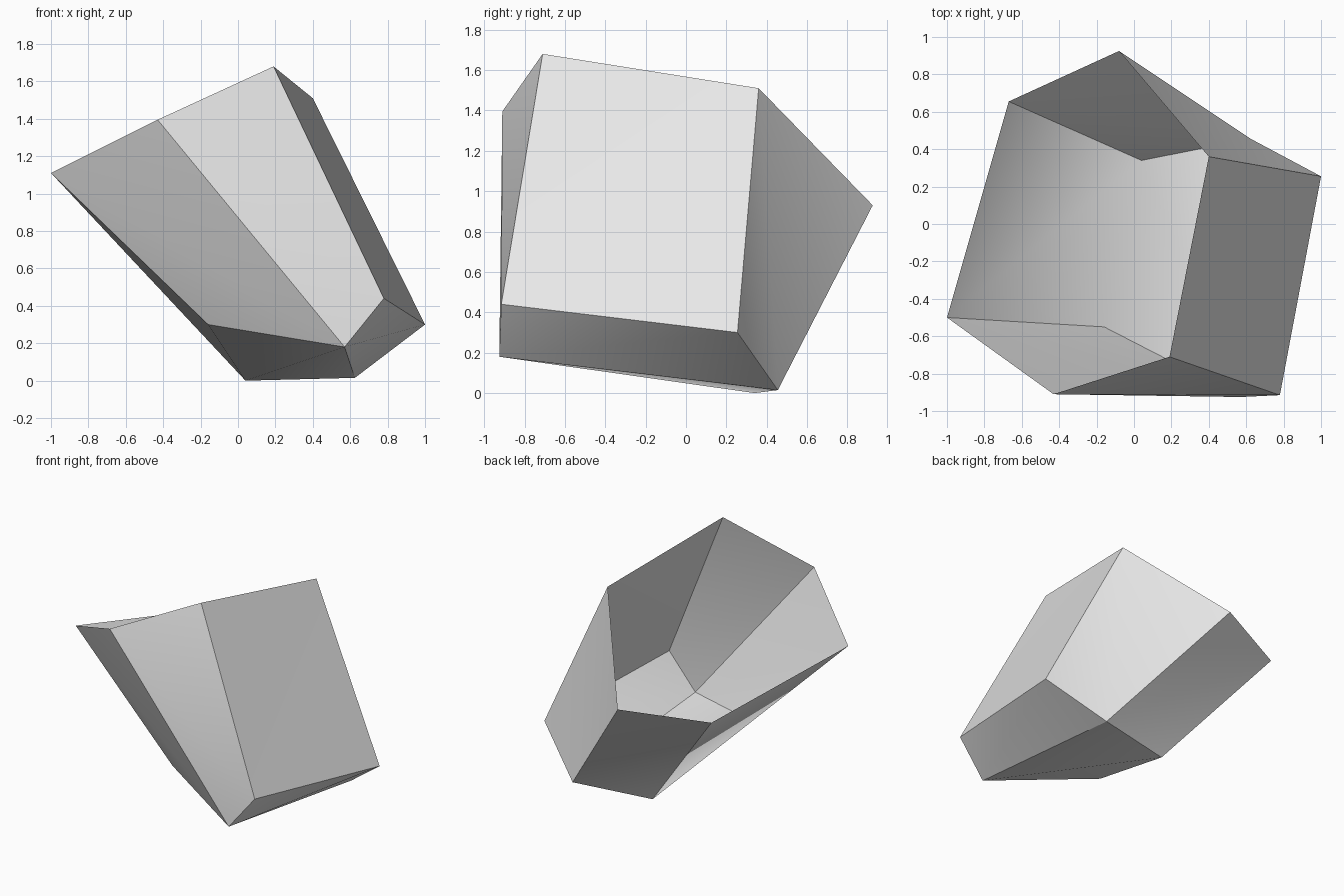
import bpy, bmesh, math

# Remove the default cube only
cube = bpy.data.objects.get("Cube")
if cube:
    bpy.data.objects.remove(cube, do_unlink=True)

# Single matte grey
grey = bpy.data.materials.new("light_grey")
grey.use_nodes = True
colour = (0.8, 0.8, 0.8, 1.0)
grey.diffuse_color = colour
bsdf = next(n for n in grey.node_tree.nodes if n.type == 'BSDF_PRINCIPLED')
bsdf.inputs["Base Color"].default_value = colour

# Open six-sided rim and the matching base ring, corner by corner
rim = [(-1.0, -0.5, 1.11), (-0.43, -0.91, 1.395), (0.19, -0.71, 1.68),
       (0.40, 0.36, 1.51), (-0.08, 0.925, 0.93), (-0.67, 0.655, 0.885)]
base = [(-0.16, -0.55, 0.30), (0.57, -0.925, 0.18), (0.78, -0.915, 0.44),
        (1.0, 0.255, 0.30), (0.625, 0.455, 0.015), (0.04, 0.34, 0.0)]

bm = bmesh.new()
top = [bm.verts.new(p) for p in rim]
low = [bm.verts.new(p) for p in base]

# Thin walls: each warped panel folds along one diagonal
for i in range(6):
    j = (i + 1) % 6
    if i == 3:   # fold from the first rim corner to the second base corner
        folds = ((top[i], low[j], top[j]), (top[i], low[i], low[j]))
    elif i == 1:
        folds = ((top[i], low[j], top[j]), (top[i], low[i], low[j]))
    elif i == 0:
        folds = ((top[i], low[j], top[j]), (top[i], low[i], low[j]))
    else:        # fold from the second rim corner to the first base corner
        folds = ((top[i], low[i], top[j]), (low[i], low[j], top[j]))
    for f in folds:
        bm.faces.new(f)

# Folded floor
for a, b, c in ((0, 5, 1), (1, 5, 4), (1, 4, 3), (1, 3, 2)):
    bm.faces.new((low[a], low[b], low[c]))
bm.normal_update()

mesh = bpy.data.meshes.new("faceted_open_cup")
bm.to_mesh(mesh)
bm.free()
mesh.materials.append(grey)
cup = bpy.data.objects.new("faceted_open_cup", mesh)
bpy.context.collection.objects.link(cup)

# Soft folds inside panels, crisp edges between them
bpy.ops.object.select_all(action='DESELECT')
cup.select_set(True)
bpy.context.view_layer.objects.active = cup
bpy.ops.object.shade_smooth_by_angle(angle=math.radians(30))
